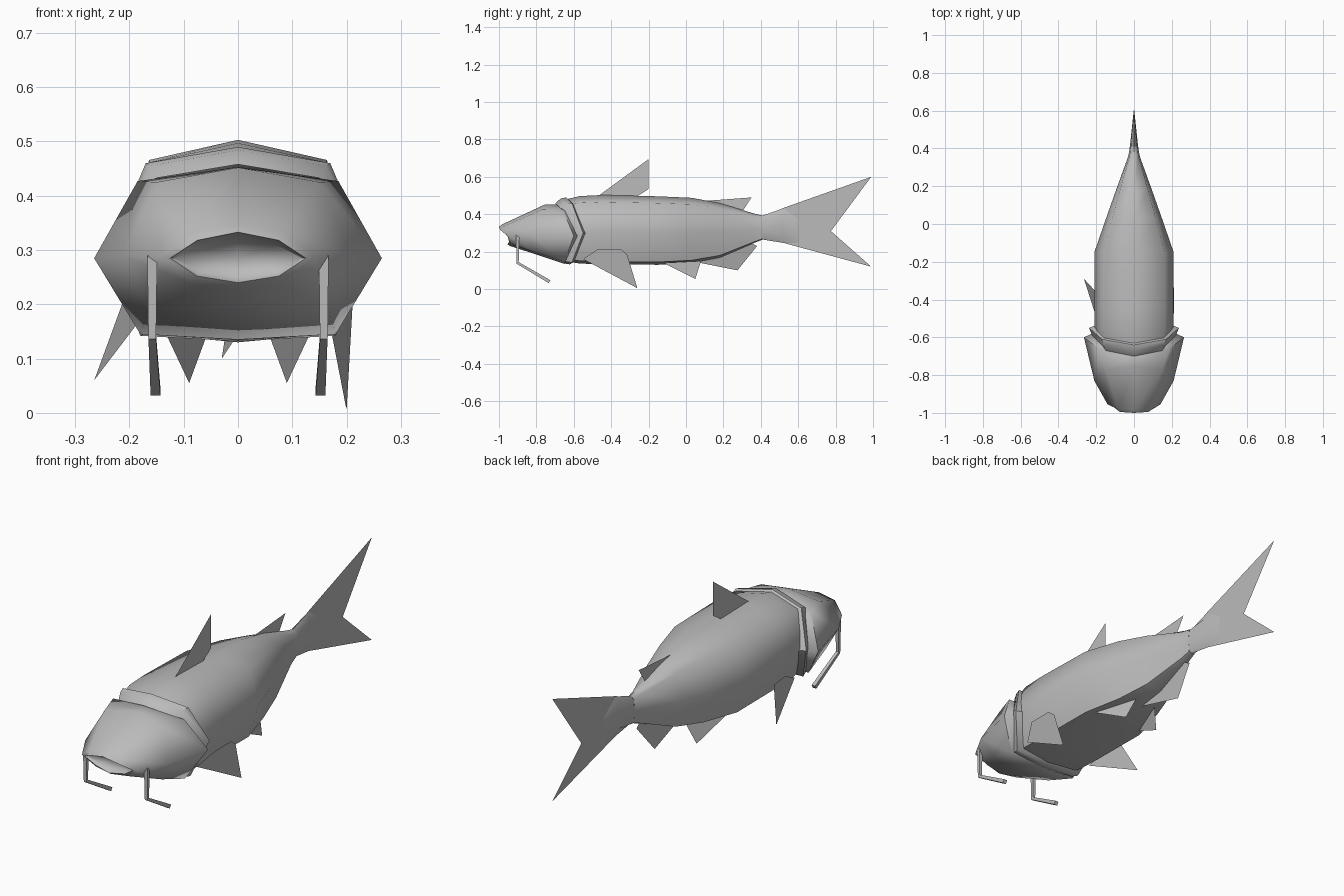
import bpy, bmesh, math
from mathutils import Vector

if "Cube" in bpy.data.objects:
    bpy.data.objects.remove(bpy.data.objects["Cube"])

grey = bpy.data.materials.new("soft grey")
grey.diffuse_color = (0.5, 0.5, 0.5, 1)
grey.use_nodes = True
grey.node_tree.nodes["Principled BSDF"].inputs["Base Color"].default_value = grey.diffuse_color


def finish(name, bm, angle=None):
    if angle:
        bmesh.ops.recalc_face_normals(bm, faces=bm.faces)
    mesh = bpy.data.meshes.new(name)
    bm.to_mesh(mesh)
    bm.free()
    mesh.materials.append(grey)
    ob = bpy.data.objects.new(name, mesh)
    bpy.context.collection.objects.link(ob)
    if angle:
        bpy.ops.object.select_all(action='DESELECT')
        ob.select_set(True)
        bpy.context.view_layer.objects.active = ob
        bpy.ops.object.shade_smooth_by_angle(angle=math.radians(angle))
    return ob


def loft(name, halves, angle=65, start=None):
    """Skin half rings (top centre round to bottom centre), mirrored in x."""
    bm = bmesh.new()
    rings = []
    for half in halves:
        full = half + [(-x, y, z) for x, y, z in half[-2:0:-1]]
        rings.append([bm.verts.new(p) for p in full])
    n = len(rings[0])
    for a, b in zip(rings, rings[1:]):
        for i in range(n):
            j = (i + 1) % n
            bm.faces.new((a[i], a[j], b[j], b[i]))
    if start:
        tip = bm.verts.new(start)
        for i in range(n):
            bm.faces.new((tip, rings[0][(i + 1) % n], rings[0][i]))
    bmesh.ops.remove_doubles(bm, verts=bm.verts, dist=1e-5)
    return finish(name, bm, angle)


def fin(name, pts):
    bm = bmesh.new()
    bm.faces.new([bm.verts.new(p) for p in pts])
    return finish(name, bm)


# Head with recessed mouth, open behind, rim folded inward
rear = [(0, -.69, .453), (.185, -.66, .427), (.265, -.60, .285),
        (.18, -.65, .145), (0, -.65, .135)]
loft("head", [
    [(0, -.955, .322), (.07, -.95, .31), (.115, -.94, .285), (.07, -.93, .26), (0, -.93, .25)],
    [(0, -1.0, .333), (.075, -.995, .318), (.125, -.955, .285), (.075, -.945, .252), (0, -.955, .24)],
    [(0, -.985, .345), (.085, -.98, .333), (.14, -.955, .288), (.085, -.93, .238), (0, -.94, .23)],
    [(0, -.755, .452), (.15, -.77, .425), (.21, -.83, .29), (.165, -.80, .195), (0, -.80, .185)],
    rear,
    [(x * .84, y + .02, .29 + (z - .29) * .9) for x, y, z in rear],
], start=(0, -.92, .286))

# Gill collar between head and trunk
collar = [(0, -.64, .49), (.17, -.61, .46), (.238, -.55, .30), (.18, -.61, .142), (0, -.62, .132)]
loft("gill_collar", [
    [(x * .88, y - .06, .29 + (z - .29) * .84) for x, y, z in collar],
    [(x * .95, y - .03, .29 + (z - .29) * .97) for x, y, z in collar],
    collar,
    [(x * .84, y + .015, .29 + (z - .29) * .93) for x, y, z in collar],
], 50)


# Trunk tapering to a thin vertical tail edge
def section(y, w, top, bottom):
    h = top - bottom
    return [(0, y, top), (w * .78, y, top - h * .1), (w, y, bottom + h * .47),
            (w * .76, y, bottom + h * .04), (0, y, bottom)]


loft("trunk", [section(*s) for s in (
    (-.66, .19, .475, .15), (-.57, .21, .497, .137), (-.45, .21, .503, .132),
    (-.15, .21, .496, .13), (.03, .148, .488, .14), (.18, .095, .46, .168),
    (.36, .03, .405, .245), (.41, .022, .393, .265))])
loft("tail_stalk", [
    [(0, .41, .393), (.016, .41, .38), (.022, .41, .325), (.016, .41, .27), (0, .41, .265)],
    [(0, .52, .432), (.008, .52, .40), (.01, .52, .34), (.008, .52, .28), (0, .52, .247)],
    [(0, .605, .37), (.001, .605, .35), (.001, .605, .31), (.001, .605, .27), (0, .605, .245)],
])

# Fins on the centre line
for name, pts in {
    "dorsal_fin": [(-.48, .49), (-.20, .695), (-.20, .535), (-.27, .49)],
    "rear_dorsal_fin": [(.08, .47), (.35, .49), (.305, .42)],
    "tail_fin": [(.51, .43), (.99, .60), (.775, .31), (.99, .12), (.51, .25)],
}.items():
    fin(name, [(0, y, z) for y, z in pts])
fin("anal_fin", [(0, .05, .145), (-.03, .275, .10), (-.01, .38, .23), (0, .34, .25)])

# Paired fins; the two pectorals are held at different angles
fin("pectoral_fin_right", [(.17, -.55, .16), (.212, -.47, .215), (.212, -.35, .215),
                           (.208, -.315, .185), (.20, -.26, .005)])
fin("pectoral_fin_left", [(-.185, -.54, .165), (-.205, -.44, .215), (-.21, -.35, .21),
                          (-.265, -.29, .06)])
for s, side in ((1, "right"), (-1, "left")):
    fin("pelvic_fin_" + side, [(s * .13, -.12, .14), (s * .09, .05, .055), (s * .055, .08, .15)])

    # Bent barbel: square tube down, then back
    path = [(.158, -.90, .29, .009), (.158, -.90, .14, .007), (.152, -.73, .04, .009)]
    bm = bmesh.new()
    rings = []
    for k, (x, y, z, r) in enumerate(path):
        d = Vector(((0, 1, 0), (0, .8, .6), (0, .5, .86))[k])
        rings.append([bm.verts.new(Vector((s * x, y, z)) + Vector((a * r, 0, 0)) + d * (b * r))
                      for a, b in ((1, 1), (-1, 1), (-1, -1), (1, -1))])
    for a, b in zip(rings, rings[1:]):
        for i in range(4):
            bm.faces.new((a[i], a[(i + 1) % 4], b[(i + 1) % 4], b[i]))
    bm.faces.new(rings[0])
    bm.faces.new(rings[-1])
    finish("barbel_" + side, bm, 40)
